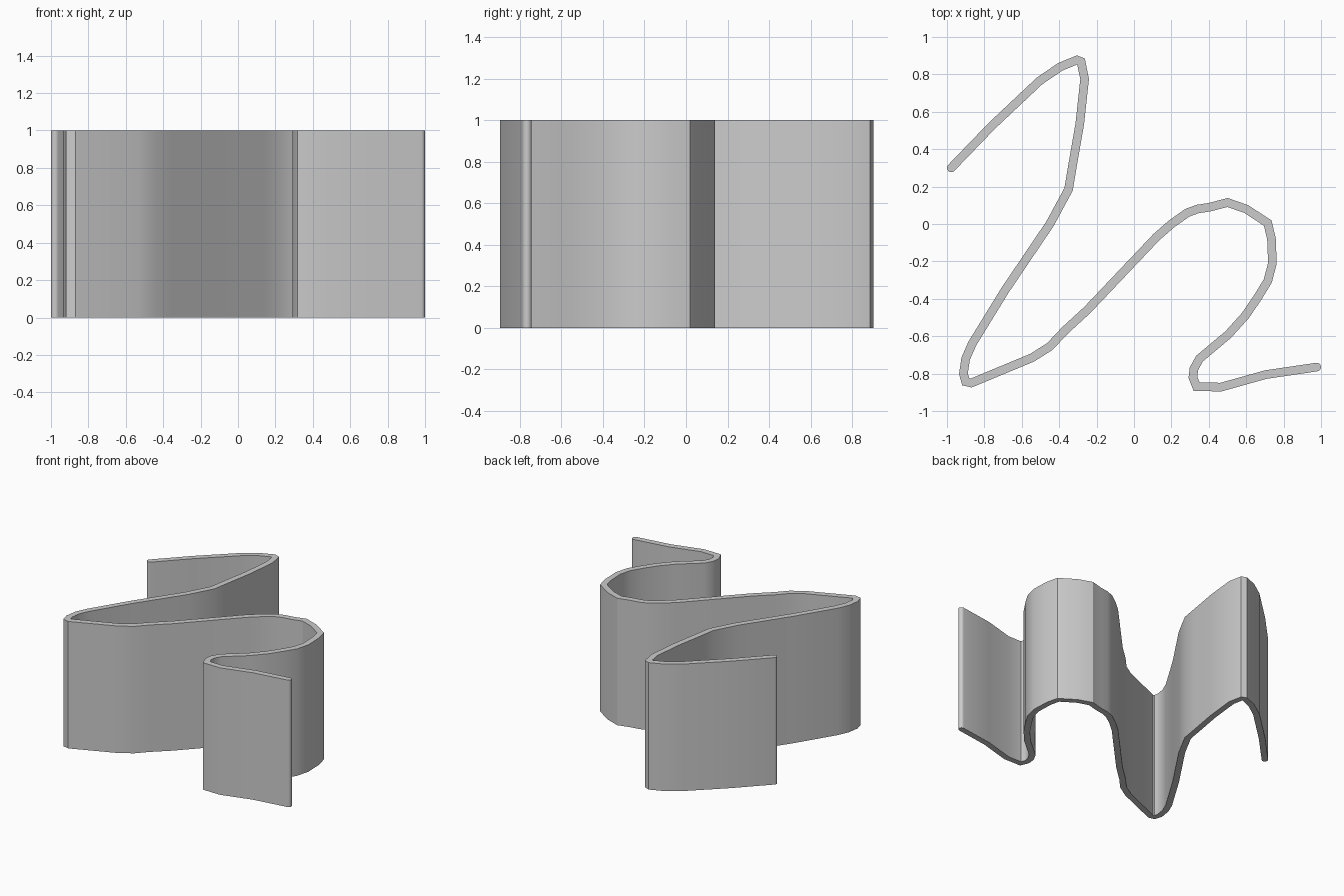
import bpy
import bmesh
from math import pi
from mathutils import Vector, Matrix

HEIGHT = 1.0
HALF_WIDTH = 0.023
CAP_STEPS = 8

# Centre line of the winding wall, seen from above
PATH = [Vector(p) for p in (
    (-.977, .30), (-.76, .525), (-.505, .765), (-.395, .84), (-.305, .877),
    (-.283, .868), (-.264, .775), (-.29, .535), (-.33, .305), (-.35, .185),
    (-.45, 0), (-.69, -.355), (-.865, -.64), (-.9, -.72), (-.912, -.8),
    (-.9, -.843), (-.87, -.85), (-.545, -.715), (-.45, -.655), (-.37, -.57),
    (-.25, -.46), (.12, -.07), (.2, 0), (.285, .06), (.34, .08), (.405, .09),
    (.5, .115), (.6, .08), (.715, .005), (.735, -.08), (.74, -.21),
    (.715, -.305), (.66, -.395), (.595, -.49), (.505, -.59), (.35, -.72),
    (.32, -.775), (.315, -.82), (.335, -.87), (.465, -.872),
    (.705, -.805), (.977, -.765))]


def side_normal(a, b):
    """Unit vector to the left of the step from a to b."""
    d = (b - a).normalized()
    return Vector((-d.y, d.x))


def offset_side(path):
    """Mitred offset to the left of the inner points of a path."""
    points = []
    for before, here, after in zip(path, path[1:], path[2:]):
        n = side_normal(before, here)
        mitre = (n + side_normal(here, after)).normalized()
        points.append(here + mitre * HALF_WIDTH / mitre.dot(n))
    return points


def round_end(path):
    """Half circle round the last point, from the left side to the right."""
    n = side_normal(path[-2], path[-1]) * HALF_WIDTH
    return [path[-1] + Matrix.Rotation(-pi * i / CAP_STEPS, 2) @ n
            for i in range(CAP_STEPS + 1)]


def make_material(name, colour):
    mat = bpy.data.materials.new(name)
    mat.use_nodes = True
    mat.diffuse_color = colour
    shader = next(n for n in mat.node_tree.nodes if n.type == 'BSDF_PRINCIPLED')
    shader.inputs["Base Color"].default_value = colour
    return mat


cube = bpy.data.objects.get("Cube")
if cube:
    bpy.data.objects.remove(cube, do_unlink=True)

# Closed outline: along one side, round the end, and back along the other
back = PATH[::-1]
outline = offset_side(PATH) + round_end(PATH) + offset_side(back) + round_end(back)

# Raise the outline into a wall
bm = bmesh.new()
base = bm.faces.new([bm.verts.new((p.x, p.y, 0)) for p in outline])
raised = bmesh.ops.extrude_face_region(bm, geom=[base], use_keep_orig=True)
top = [v for v in raised["geom"] if isinstance(v, bmesh.types.BMVert)]
bmesh.ops.translate(bm, verts=top, vec=(0, 0, HEIGHT))
bmesh.ops.recalc_face_normals(bm, faces=bm.faces)

mesh = bpy.data.meshes.new("winding_wall")
bm.to_mesh(mesh)
bm.free()
wall = bpy.data.objects.new("winding_wall", mesh)
bpy.context.collection.objects.link(wall)
mesh.materials.append(make_material("light_grey", (0.6, 0.6, 0.6, 1)))

# Soft bends with crisp top and bottom rims
bpy.ops.object.select_all(action='DESELECT')
wall.select_set(True)
bpy.context.view_layer.objects.active = wall
bpy.ops.object.shade_smooth_by_angle(angle=pi / 6)
